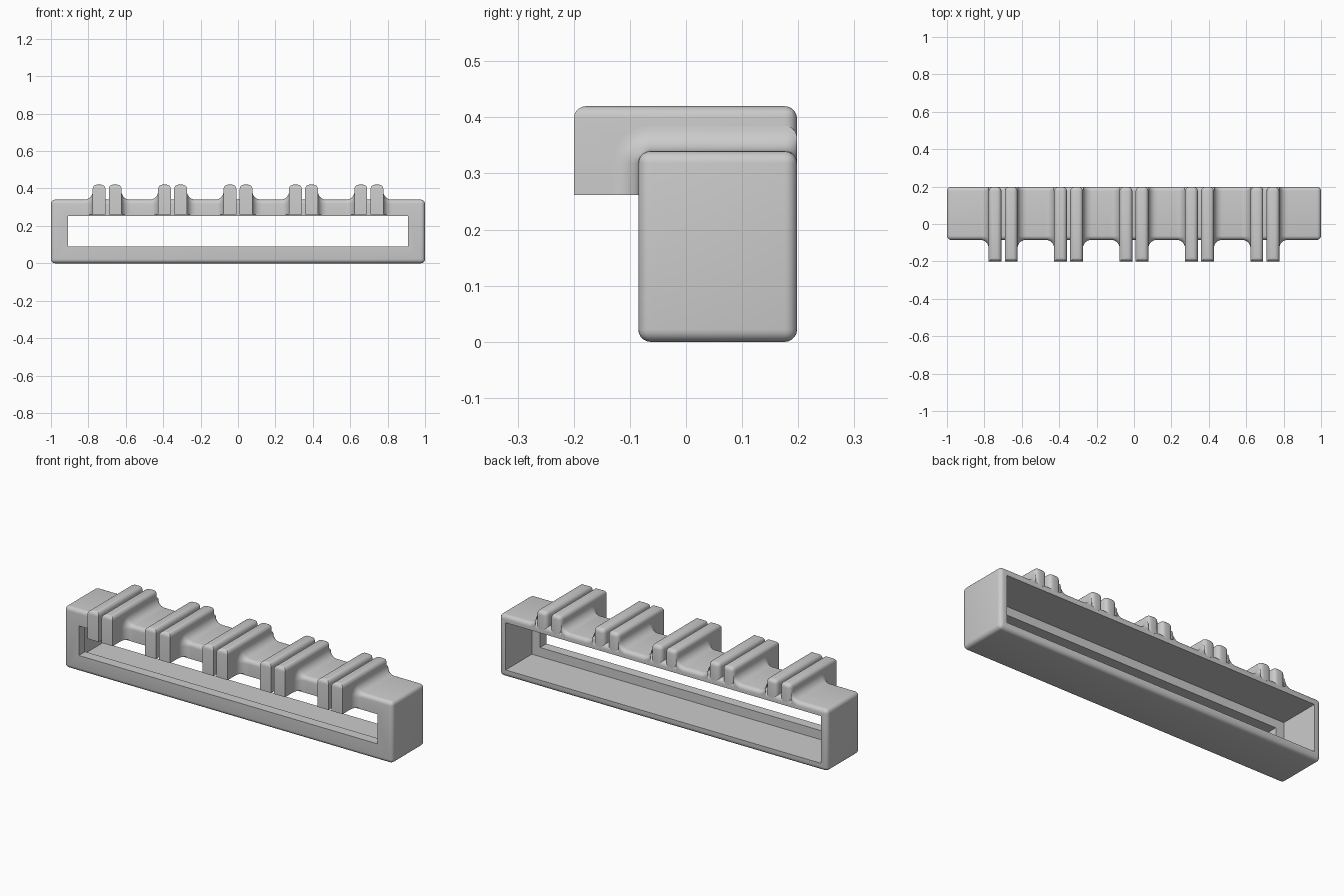
import bpy, bmesh, math

old = bpy.data.objects.get("Cube")
if old:
    bpy.data.objects.remove(old, do_unlink=True)

grey = bpy.data.materials.new("plain grey")
grey.use_nodes = True
grey.diffuse_color = (0.6, 0.6, 0.6, 1)
grey.node_tree.nodes["Principled BSDF"].inputs["Base Color"].default_value = (0.6, 0.6, 0.6, 1)

FRONT, BACK, TOP = -0.085, 0.198, 0.34
ROUND = 0.022
TAB_BOTTOM = 0.262
RIB_W, RIB_GAP = 0.068, 0.018
CENTRES = [-0.7, -0.35, 0, 0.35, 0.7]


def finish(bm, name):
    bmesh.ops.recalc_face_normals(bm, faces=bm.faces)
    mesh = bpy.data.meshes.new(name)
    bm.to_mesh(mesh)
    bm.free()
    mesh.materials.append(grey)
    obj = bpy.data.objects.new(name, mesh)
    bpy.context.collection.objects.link(obj)
    return obj


def smooth(obj):
    bpy.ops.object.select_all(action='DESELECT')
    obj.select_set(True)
    bpy.context.view_layer.objects.active = obj
    bpy.ops.object.shade_smooth_by_angle(angle=math.radians(35))


def box(name, lo, hi, bevel=0):
    bm = bmesh.new()
    bmesh.ops.create_cube(bm, size=1)
    for v in bm.verts:
        v.co = [(a + b) / 2 + c * (b - a) for a, b, c in zip(lo, hi, v.co)]
    if bevel:
        bmesh.ops.bevel(bm, geom=bm.edges[:], offset=bevel, segments=5,
                        profile=0.5, affect='EDGES')
    return finish(bm, name)


# Housing: rounded box, hollow from the back, with a window in the front wall
housing = box("housing", (-1, FRONT, 0), (1, BACK, TOP), ROUND)
cutters = [box("cavity_cutter", (-0.96, -0.03, 0.04), (0.96, 0.5, 0.30)),
           box("window_cutter", (-0.91, -0.5, 0.09), (0.91, 0.05, 0.253))]
bpy.context.view_layer.objects.active = housing
for cutter in cutters:
    cutter.hide_render = True
    mod = housing.modifiers.new("cut", 'BOOLEAN')
    mod.object = cutter
    mod.solver = 'EXACT'
    bpy.ops.object.modifier_apply(modifier=mod.name)
    bpy.data.objects.remove(cutter, do_unlink=True)
smooth(housing)


def rib(name, x):
    """Bar over the top with a tab hanging down in front."""
    bm = bmesh.new()
    outline = [(-0.2, TAB_BOTTOM), (-0.07, TAB_BOTTOM), (-0.07, 0.32),
               (BACK, 0.32), (BACK, 0.42), (-0.2, 0.42)]
    face = bm.faces.new([bm.verts.new((x - RIB_W / 2, y, z)) for y, z in outline])
    ext = bmesh.ops.extrude_face_region(bm, geom=[face])
    for v in ext["geom"]:
        if isinstance(v, bmesh.types.BMVert):
            v.co.x += RIB_W
    # round the top rim and the upright back edges
    edges = [e for e in bm.edges
             if all(v.co.z > 0.41 for v in e.verts)
             or (all(v.co.y > 0.19 for v in e.verts)
                 and abs(e.verts[0].co.z - e.verts[1].co.z) > 0.05)]
    bmesh.ops.bevel(bm, geom=edges, offset=ROUND, segments=5, profile=0.5, affect='EDGES')
    smooth(finish(bm, name))


def fillet(name, x, side, radius=0.045, steps=8):
    """Concave blend from a rib's outer side onto the housing."""
    bm = bmesh.new()

    def path(px, out):
        pts = [(FRONT - out, TAB_BOTTOM)]
        arc = [math.pi / 2 * i / 6 for i in range(7)]
        r = ROUND + out
        pts += [(FRONT + ROUND - r * math.cos(a), TOP - ROUND + r * math.sin(a)) for a in arc]
        pts += [(BACK - ROUND + ROUND * math.sin(a), TOP + out - ROUND + ROUND * math.cos(a))
                for a in arc]
        pts.append((BACK, TOP - ROUND))
        return [bm.verts.new((px, y, z)) for y, z in pts]

    rows = []
    for i in range(steps + 1):
        a = math.pi / 2 * i / steps
        rows.append(path(x + side * radius * (1 - math.cos(a)), radius * (1 - math.sin(a))))
    for p, q in zip(rows, rows[1:]):
        for i in range(len(p) - 1):
            bm.faces.new((p[i], p[i + 1], q[i + 1], q[i]))
    # flat caps under the tab and at the back
    root = (x, FRONT, TAB_BOTTOM), (x, BACK, TOP - ROUND)
    for end, co in zip((0, -1), root):
        if end == 0:
            bm.faces.new([r[end] for r in rows] + [bm.verts.new(co)])
    bmesh.ops.remove_doubles(bm, verts=bm.verts, dist=0.00001)
    obj = finish(bm, name)
    # keep the blend surface facing outwards
    blend = max(obj.data.polygons, key=lambda f: f.area)
    if blend.normal.x * side + blend.normal.z < 0:
        obj.data.flip_normals()
    smooth(obj)


# Five pairs of ribs with blends on their outer sides
for n, c in enumerate(CENTRES, 1):
    for label, side in (("left", 1), ("right", -1)):
        inner = RIB_GAP / 2
        rib(f"{label}_rib_{n}", c + side * (inner + RIB_W / 2))
        fillet(f"{label}_blend_{n}", c + side * (inner + RIB_W), side)
